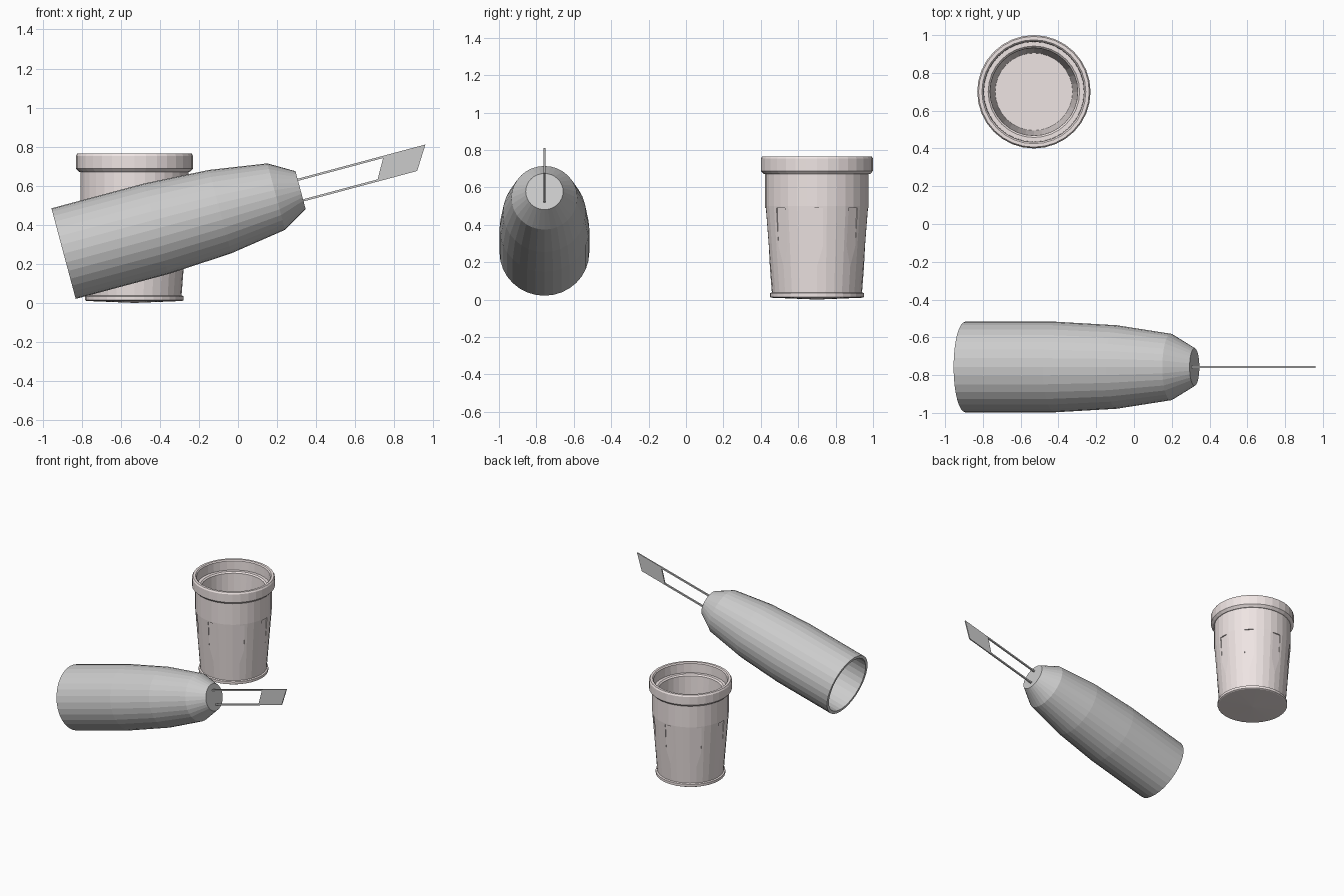
import bpy, bmesh, math
from mathutils import Matrix

if "Cube" in bpy.data.objects:
    bpy.data.objects.remove(bpy.data.objects["Cube"])

SIDES = 32


def finish(name, bm, mat=None):
    bmesh.ops.remove_doubles(bm, verts=bm.verts[:], dist=1e-5)
    bmesh.ops.recalc_face_normals(bm, faces=bm.faces[:])
    me = bpy.data.meshes.new(name)
    bm.to_mesh(me)
    bm.free()
    ob = bpy.data.objects.new(name, me)
    bpy.context.collection.objects.link(ob)
    if mat:
        me.materials.append(mat)
    return ob


def lathe(name, profile, mat=None):
    """Spin (radius, height) points around z; radius 0 makes a pole."""
    bm = bmesh.new()
    rings = []
    for r, z in profile:
        if r == 0:
            rings.append([bm.verts.new((0, 0, z))] * SIDES)
        else:
            rings.append([bm.verts.new((r * math.cos(2 * math.pi * i / SIDES),
                                        r * math.sin(2 * math.pi * i / SIDES), z))
                          for i in range(SIDES)])
    for a, b in zip(rings, rings[1:]):
        for i in range(SIDES):
            j = (i + 1) % SIDES
            corners = list(dict.fromkeys((a[i], a[j], b[j], b[i])))
            if len(corners) > 2:
                bm.faces.new(corners)
    return finish(name, bm, mat)


def plate(name, outline, thick, frame):
    """Extrude an outline of (across, along) points, placed in the knife frame."""
    bm = bmesh.new()
    f = bm.faces.new([bm.verts.new((a, -thick / 2, s)) for a, s in outline])
    ext = bmesh.ops.extrude_face_region(bm, geom=[f], use_keep_orig=True)
    for v in ext["geom"]:
        if isinstance(v, bmesh.types.BMVert):
            v.co.y += thick
    ob = finish(name, bm)
    ob.matrix_world = frame
    return ob


# Cup
pink = bpy.data.materials.new("pale_pink")
pink.diffuse_color = (0.86, 0.78, 0.77, 1)
pink.use_nodes = True
pink.node_tree.nodes["Principled BSDF"].inputs["Base Color"].default_value = pink.diffuse_color
cup = lathe("cup", [(0, 0), (0.245, 0.01), (0.252, 0.014), (0.252, 0.034), (0.241, 0.038),
                    (0.277, 0.50), (0.277, 0.67), (0.285, 0.672), (0.30, 0.688),
                    (0.30, 0.753), (0.293, 0.765), (0.275, 0.765), (0.267, 0.757),
                    (0.265, 0.685), (0.242, 0.685), (0.232, 0.675),
                    (0.205, 0.05), (0, 0.05)], pink)
cup.location = (-0.53, 0.70, 0)

# Shallow grooves around the cup, fading out downwards
bm = bmesh.new()
for k in range(8):
    cube = bmesh.ops.create_cube(bm, size=1)["verts"]
    for v in cube:
        top = v.co.z > 0
        inner = 0.267 if top else 0.249
        v.co = (0.34 if v.co.x > 0 else inner, math.copysign(0.033, v.co.y),
                0.49 if top else 0.12)
    bmesh.ops.rotate(bm, verts=cube, cent=(0, 0, 0),
                     matrix=Matrix.Rotation(k * math.pi / 4, 3, 'Z'))
cutter = finish("groove_cutter", bm, pink)
cutter.location = cup.location
cutter.hide_render = True
mod = cup.modifiers.new("grooves", 'BOOLEAN')
mod.operation = 'DIFFERENCE'
mod.solver = 'EXACT'
mod.object = cutter
bpy.context.view_layer.objects.active = cup
bpy.ops.object.modifier_apply(modifier=mod.name)
bpy.data.objects.remove(cutter)

# Knife frame: local z runs along the handle, tilted 15 degrees up
frame = (Matrix.Translation((-0.893, -0.757, 0.2525))
         @ Matrix.Rotation(math.radians(75), 4, 'Y'))

# Hollow handle, open at the wide end
handle = lathe("handle", [(0.217, 0), (0.24, 0), (0.24, 0.49), (0.221, 0.83), (0.176, 1.127),
                          (0.10, 1.256), (0, 1.256), (0, 1.23), (0.085, 1.23),
                          (0.154, 1.115), (0.198, 0.82), (0.217, 0.49), (0.217, 0)])
handle.matrix_world = frame

# Two rods carrying the slanted blade (local -x is up)
for name, sgn in (("upper_rod", -1), ("lower_rod", 1)):
    end = 1.72 if sgn < 0 else 1.66
    plate(name, [(sgn * 0.049, 1.24), (sgn * 0.060, 1.24),
                 (sgn * 0.060, end), (sgn * 0.049, end)], 0.012, frame)
plate("blade", [(-0.060, 1.713), (-0.060, 1.934), (0.060, 1.858), (0.060, 1.645)],
      0.009, frame)
